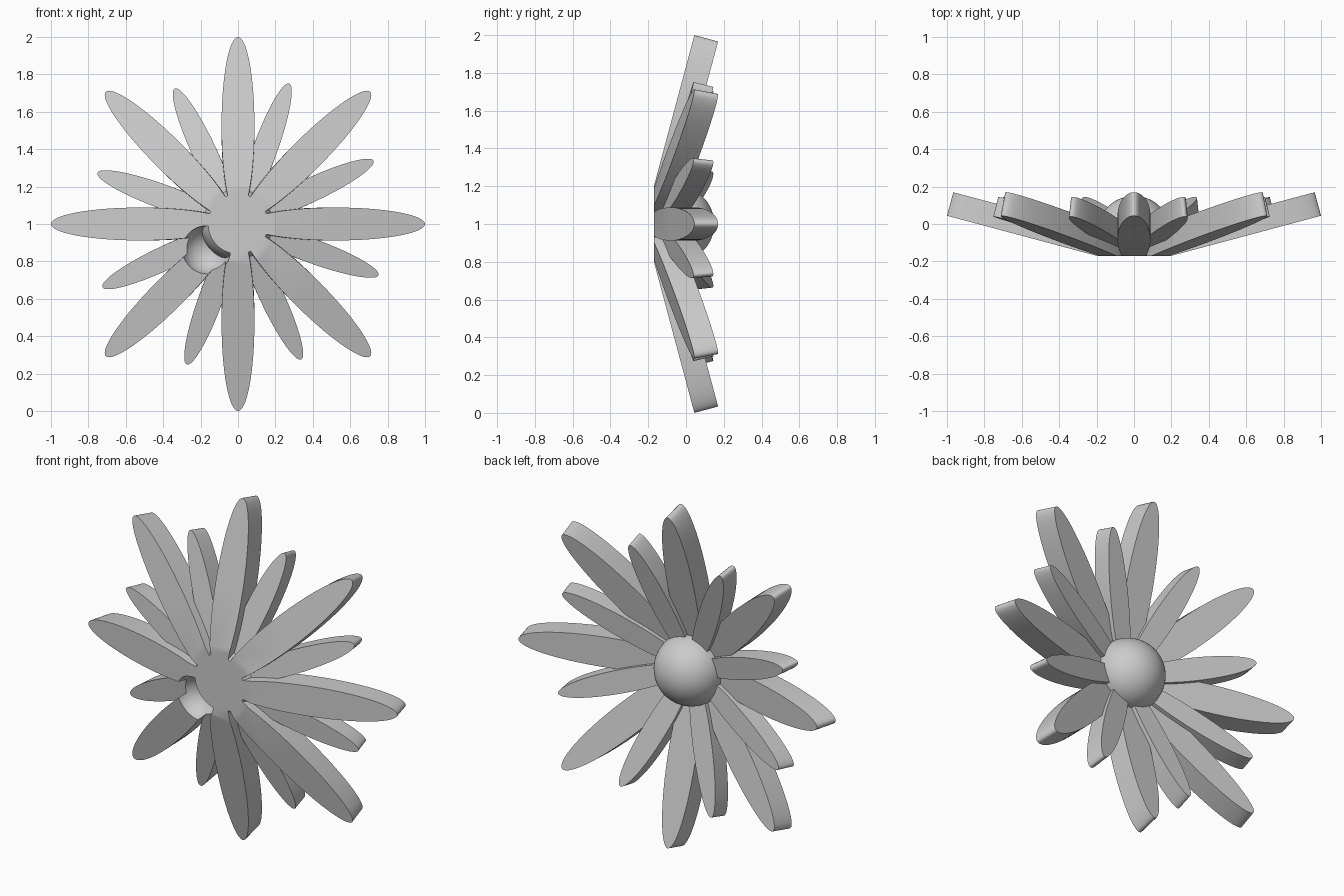
import bpy, bmesh, math
from mathutils import Matrix, Vector

if "Cube" in bpy.data.objects:
    bpy.data.objects.remove(bpy.data.objects["Cube"])

FRONT = -0.17
TILT = math.radians(15)

grey = bpy.data.materials.new("light_grey")
grey.use_nodes = True
grey.diffuse_color = (0.6, 0.6, 0.6, 1)
grey.node_tree.nodes["Principled BSDF"].inputs["Base Color"].default_value = (0.6, 0.6, 0.6, 1)


def finish(bm, name, trim=True):
    """Trim the mesh flat at the front plane and make it an object."""
    if trim:
        cut = bmesh.ops.bisect_plane(bm, geom=bm.verts[:] + bm.edges[:] + bm.faces[:],
                                     plane_co=(0, FRONT, 0), plane_no=(0, -1, 0), clear_outer=True)
        edges = [e for e in cut["geom_cut"] if isinstance(e, bmesh.types.BMEdge)]
        if edges:
            bmesh.ops.holes_fill(bm, edges=edges, sides=0)
    bmesh.ops.recalc_face_normals(bm, faces=bm.faces[:])
    mesh = bpy.data.meshes.new(name)
    bm.to_mesh(mesh)
    bm.free()
    mesh.materials.append(grey)
    obj = bpy.data.objects.new(name, mesh)
    bpy.context.collection.objects.link(obj)
    return obj


def ball(name, centre, radius, trim):
    bm = bmesh.new()
    bmesh.ops.create_uvsphere(bm, u_segments=64, v_segments=32, radius=radius,
                              matrix=Matrix.Translation(centre))
    return finish(bm, name, trim)


def petal(name, angle, inner, outer, half_width, thickness, root_y):
    """Extruded ellipse, tilted backwards and turned about the centre."""
    bm = bmesh.new()
    mid, half = (inner + outer) / 2, (outer - inner) / 2
    ring = [bm.verts.new((mid + half * math.cos(a), 0, half_width * math.sin(a)))
            for a in (math.tau * i / 64 for i in range(64))]
    face = bm.faces.new(ring)
    ext = bmesh.ops.extrude_face_region(bm, geom=[face], use_keep_orig=True)
    moved = [v for v in ext["geom"] if isinstance(v, bmesh.types.BMVert)]
    bmesh.ops.translate(bm, verts=moved, vec=Vector((0, thickness, 0)))
    place = (Matrix.Translation((0, root_y, 1)) @ Matrix.Rotation(-math.radians(angle), 4, 'Y')
             @ Matrix.Rotation(TILT, 4, 'Z'))
    bm.transform(place)
    return finish(bm, name)


# Round centre with a flat front
parts = [ball("flower_centre", (0, -0.05, 1), 0.2, True)]

# Hollow scooped out of the petal roots at the lower side
scoop = ball("scoop_cutter", (-0.17, FRONT, 0.86), 0.13, False)
scoop.hide_render = True

# Front row of long petals, back row of short petals
for i in range(8):
    parts.append(petal(f"long_petal_{i + 1}", 45 * i, 0.05, 1.035, 0.088, 0.13, -0.2236))
    parts.append(petal(f"short_petal_{i + 1}", 45 * i + 25, 0.05, 0.828, 0.065, 0.108, -0.174))

for obj in parts:
    bpy.context.view_layer.objects.active = obj
    if "petal" in obj.name:
        mod = obj.modifiers.new("scoop", 'BOOLEAN')
        mod.operation = 'DIFFERENCE'
        mod.solver = 'EXACT'
        mod.object = scoop
        bpy.ops.object.modifier_apply(modifier=mod.name)
    bpy.ops.object.select_all(action='DESELECT')
    obj.select_set(True)
    bpy.ops.object.shade_smooth_by_angle(angle=math.radians(35))

bpy.data.objects.remove(scoop)
